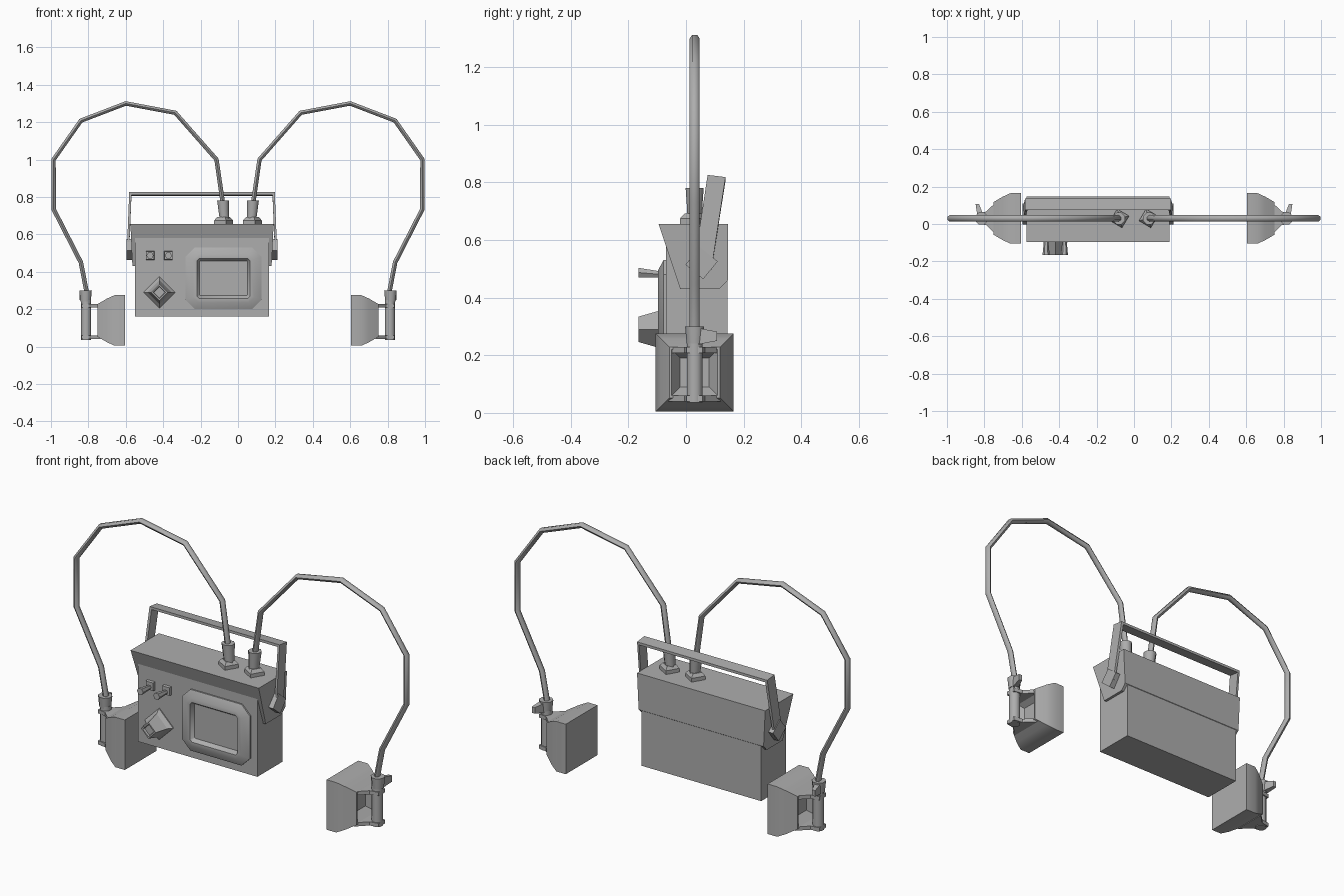
import bpy, bmesh, math
from mathutils import Vector

old = bpy.data.objects.get("Cube")
if old:
    bpy.data.objects.remove(old, do_unlink=True)

grey = bpy.data.materials.new("plain_grey")
grey.use_nodes = True
colour = (0.42, 0.42, 0.42, 1)
grey.diffuse_color = colour
grey.node_tree.nodes["Principled BSDF"].inputs["Base Color"].default_value = colour


def loft(name, rings, smooth=None):
    """Skin a row of equal-sized rings and cap both ends."""
    bm = bmesh.new()
    rows = [[bm.verts.new(p) for p in ring] for ring in rings]
    n = len(rows[0])
    for a, b in zip(rows, rows[1:]):
        for i in range(n):
            j = (i + 1) % n
            bm.faces.new((a[i], a[j], b[j], b[i]))
    bm.faces.new(rows[0])
    bm.faces.new(rows[-1])
    bmesh.ops.recalc_face_normals(bm, faces=bm.faces)
    mesh = bpy.data.meshes.new(name)
    bm.to_mesh(mesh)
    bm.free()
    mesh.materials.append(grey)
    ob = bpy.data.objects.new(name, mesh)
    bpy.context.collection.objects.link(ob)
    if smooth:
        bpy.ops.object.select_all(action='DESELECT')
        ob.select_set(True)
        bpy.context.view_layer.objects.active = ob
        bpy.ops.object.shade_smooth_by_angle(angle=math.radians(smooth))
    return ob


def ngon(centre, axis, r, n, rot=0.0):
    """Regular polygon ring around the given axis."""
    c = Vector(centre)
    u, v = {'x': ((0, 1, 0), (0, 0, 1)), 'y': ((1, 0, 0), (0, 0, 1)),
            'z': ((1, 0, 0), (0, 1, 0))}[axis]
    return [c + r * (Vector(u) * math.cos(rot + k * math.tau / n)
                     + Vector(v) * math.sin(rot + k * math.tau / n)) for k in range(n)]


def chamfered(cx, cz, y, hx, hz, c):
    """Rectangle with cut corners, facing the front."""
    pts = [(hx, hz - c), (hx - c, hz), (c - hx, hz), (-hx, hz - c),
           (-hx, c - hz), (c - hx, -hz), (hx - c, -hz), (hx, c - hz)]
    return [(cx + px, y, cz + pz) for px, pz in pts]


def rect_x(x, y, z, hy, hz):
    return [(x, y - hy, z - hz), (x, y + hy, z - hz), (x, y + hy, z + hz), (x, y - hy, z + hz)]


CX = -0.1925   # middle of the radio case

# Case
loft("case", [rect_x(CX + s * 0.3575, 0.037, 0.4, 0.107, 0.24) for s in (-1, 1)])

# Upper shell with sloped front and angled cheeks
profile = [(-0.095, 0.655), (0.146, 0.655), (0.146, 0.46), (0.116, 0.43), (-0.02, 0.43)]
loft("upper_shell", [[(CX + s * (0.372 + 0.0483 * (z - 0.43)), y, z) for y, z in profile]
                     for s in (-1, 1)])

# Screen bezel with sunken screen
loft("screen_bezel", [chamfered(-0.0775, 0.365, *r) for r in (
    (-0.06, 0.203, 0.165, 0.05), (-0.078, 0.203, 0.165, 0.05),
    (-0.097, 0.165, 0.13, 0.03), (-0.097, 0.142, 0.107, 0.012),
    (-0.076, 0.128, 0.093, 0.004))], smooth=40)

# Tuning knob
loft("tuning_knob", [ngon((-0.42, y, 0.29), 'y', r, 4) for y, r in (
    (-0.06, 0.085), (-0.075, 0.085), (-0.095, 0.064), (-0.165, 0.044),
    (-0.165, 0.034), (-0.155, 0.03))])

# Toggle switches
for k, x in enumerate((-0.47, -0.372)):
    loft(f"switch_base_{k + 1}", [ngon((x, y, 0.487), 'y', r, 4, math.pi / 4)
                                  for y, r in ((-0.06, 0.034), (-0.085, 0.03))])
    loft(f"switch_lever_{k + 1}", [ngon((x, y, z), 'y', r, 6) for y, z, r in (
        (-0.08, 0.48, 0.011), (-0.165, 0.487, 0.019))])

# Carrying handle, a strip bent over the case
ends = [(-1, 0.402, 0.057, 0.50), (-1, 0.389, 0.106, 0.822),
        (1, 0.389, 0.106, 0.822), (1, 0.402, 0.057, 0.50)]
strip = []
for s, half, y, z in ends:
    drop = 0.014 if z > 0.7 else 0
    strip.append([(CX + s * (half - t), y + w, z - t / 0.012 * drop - 0.12 * w)
                  for t, w in ((0, -0.031), (0, 0.031), (0.012, 0.031), (0.012, -0.031))])
loft("handle", strip)

for side, s in (("right", -1), ("left", 1)):
    # Handle pivot
    loft(f"handle_pivot_{side}", [ngon((CX + s * x, 0.054, 0.52), 'x', 0.056, 4, 0.1)
                                  for x in (0.365, 0.404)])

    # Socket and plug on the top of the case
    loft(f"socket_{side}", [ngon((s * 0.077, 0.03, z), 'z', r, 4, 0.25) for z, r in (
        (0.645, 0.052), (0.675, 0.052), (0.692, 0.035))])
    loft(f"plug_{side}", [ngon((s * x, 0.03, z), 'z', r, 8, math.pi / 8) for x, z, r in (
        (0.073, 0.68, 0.027), (0.077, 0.73, 0.03), (0.08, 0.78, 0.034))], smooth=50)

    # Looping cable
    path = [Vector(p) for p in ((0.08, 0.76), (0.115, 1.0), (0.335, 1.25), (0.6, 1.3),
                                (0.84, 1.208), (0.986, 1.0), (0.986, 0.735),
                                (0.84, 0.45), (0.807, 0.28))]
    rings = []
    for i, p in enumerate(path):
        a = (p - path[max(i - 1, 0)]).normalized()
        b = (path[min(i + 1, len(path) - 1)] - p).normalized()
        t = (a + b).normalized()
        nrm = Vector((-t.y, t.x))
        ring = []
        for k in range(6):
            ang = k * math.tau / 6
            q = p + nrm * 0.014 * math.sin(ang)
            ring.append((s * q.x, 0.03 + 0.017 * math.cos(ang), q.y))
        rings.append(ring)
    loft(f"cable_{side}", rings, smooth=65)

    # Ear pad and cup with a hollow back
    loft(f"ear_cup_{side}", [rect_x(s * x, 0.03, 0.14, h, h) for x, h in (
        (0.603, 0.135), (0.66, 0.135), (0.70, 0.117), (0.75, 0.088),
        (0.75, 0.08), (0.705, 0.05))], smooth=40)

    # Bracket arms reaching from the cup to the post
    plan = [(0.735, -0.06), (0.735, 0.12), (0.79, 0.066), (0.838, 0.058),
            (0.838, 0.002), (0.79, -0.006)]
    for level, z in (("upper", 0.218), ("lower", 0.05)):
        loft(f"bracket_{level}_{side}", [[(s * x, y, z + d) for x, y in plan]
                                         for d in (-0.01, 0.01)])

    # Post, collar and adjusting lever
    loft(f"post_{side}", [ngon((s * 0.812, 0.03, z), 'z', 0.029, 8, math.pi / 8)
                          for z in (0.036, 0.25)], smooth=50)
    loft(f"collar_{side}", [ngon((s * 0.815, 0.03, z), 'z', r, 8, math.pi / 8)
                            for z, r in ((0.24, 0.03), (0.30, 0.036))], smooth=50)
    loft(f"lever_{side}", [[(s * (x + dx), y, 0.266 + dz) for dx, dz in (
        (-w, -h), (w, -h), (w, h), (-w, h))] for x, y, w, h in (
        (0.818, 0.035, 0.018, 0.03), (0.838, 0.107, 0.009, 0.016))])
